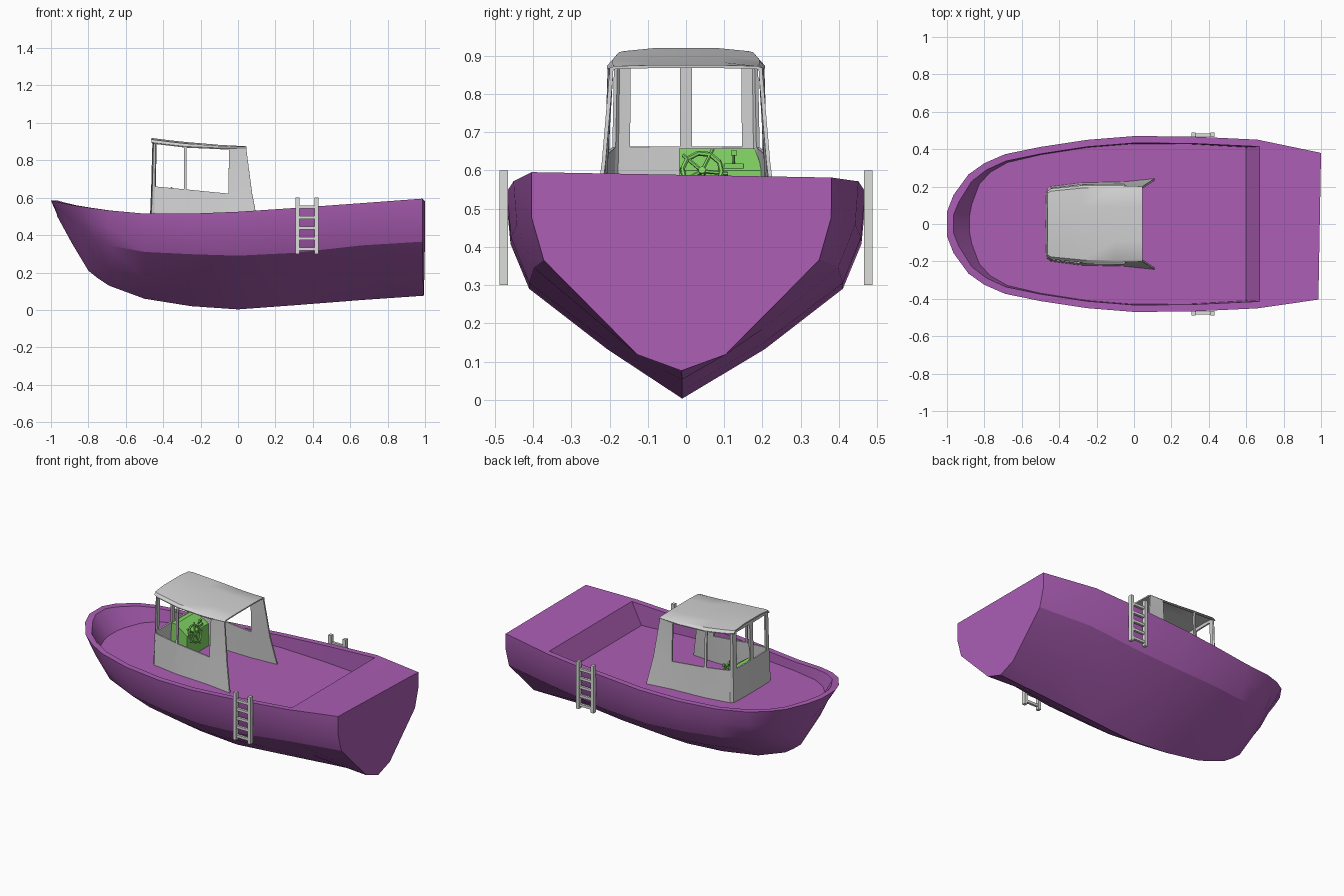
import bpy, bmesh, math
from mathutils import Matrix, Vector

if "Cube" in bpy.data.objects:
    bpy.data.objects.remove(bpy.data.objects["Cube"])


def material(name, rgb):
    m = bpy.data.materials.new(name)
    m.diffuse_color = (*rgb, 1)
    m.use_nodes = True
    m.node_tree.nodes["Principled BSDF"].inputs["Base Color"].default_value = m.diffuse_color
    return m


PURPLE = material("purple_paint", (0.41, 0.112, 0.46))
GREY = material("light_grey", (0.65, 0.65, 0.65))
LADDER = material("pale_grey", (0.72, 0.74, 0.71))
GREEN = material("green", (0.23, 0.68, 0.13))


def finish(bm, name, mat, thick=0, smooth=None):
    bmesh.ops.recalc_face_normals(bm, faces=bm.faces)
    me = bpy.data.meshes.new(name)
    bm.to_mesh(me)
    bm.free()
    ob = bpy.data.objects.new(name, me)
    bpy.context.collection.objects.link(ob)
    me.materials.append(mat)
    bpy.ops.object.select_all(action="DESELECT")
    ob.select_set(True)
    bpy.context.view_layer.objects.active = ob
    if thick:
        s = ob.modifiers.new("thickness", "SOLIDIFY")
        s.thickness, s.offset = thick, -1
        bpy.ops.object.modifier_apply(modifier=s.name)
    if smooth:
        bpy.ops.object.shade_smooth_by_angle(angle=math.radians(smooth))
    return ob


def box(bm, lo, hi):
    c = [(a + b) / 2 for a, b in zip(lo, hi)]
    s = [b - a for a, b in zip(lo, hi)]
    bmesh.ops.create_cube(bm, size=1, matrix=Matrix.Translation(c) @ Matrix.Diagonal((*s, 1)))


def rod(bm, a, b, r, sides=6):
    a, b = Vector(a), Vector(b)
    d = b - a
    m = Matrix.Translation((a + b) / 2) @ d.to_track_quat("Z", "Y").to_matrix().to_4x4()
    bmesh.ops.create_cone(bm, cap_ends=True, segments=sides, radius1=r, radius2=r,
                          depth=d.length, matrix=m)


def floor_z(x):
    return .472 - .034 * (x + 1) / 1.6


# Hull: lofted stations (sheer x y z, chine x y z, keel x z)
STATIONS = [
    (-1.0, .065, .585, -.97, .045, .53, -.965, .505),
    (-.965, .155, .577, -.92, .105, .48, -.89, .36),
    (-.885, .265, .56, -.84, .19, .425, -.80, .21),
    (-.80, .325, .547, -.77, .25, .38, -.75, .17),
    (-.69, .373, .532, -.69, .30, .345, -.69, .13),
    (-.50, .412, .515, -.50, .35, .31, -.50, .06),
    (-.25, .45, .515, -.25, .39, .298, -.25, .02),
    (0.00, .47, .525, 0.00, .41, .29, 0.00, .003),
    (0.30, .468, .545, 0.30, .41, .305, 0.30, .025),
    (0.66, .451, .571, 0.66, .398, .345, 0.66, .053),
    (1.00, .392, .588, 1.00, .36, .365, 1.00, .076),
]


def half_section(s):
    sx, sy, sz, cx, cy, cz, kx, kz = s
    bow = max(0, -sx) ** 6
    end = sx == .66
    lip = (sx + .035 * bow + (.01 if end else 0), sy - min(.037, sy * .25), sz)
    fx = .60 if end else sx + .12 * bow
    floor = (fx, lip[1] - .004 - .03 * bow * min(1, sy * 3), floor_z(fx))
    mid = ((sx + cx) / 2, (sy + cy) / 2 + .04 * sy, (sz + cz) / 2)
    low = ((cx + kx) / 2, cy * .5, (cz + kz) / 2 - .015)
    if sx == 1.0:
        low = (1.0, .115, .118)
    return [floor, lip, (sx, sy, sz), mid, (cx, cy, cz), low], (kx, 0, kz)


bm = bmesh.new()
rings = []
for s in STATIONS:
    side, keel = half_section(s)
    if s[0] == 1.0:
        side = side[2:]
    else:
        keel = (keel[0], -.010, keel[2])
    pts = [(x, -y, z) for x, y, z in side] + [keel] + side[::-1]
    if s[0] == 1.0:  # the transom sits slightly skewed
        pts = [(1 + .018 * (y - .39), y - .012, z - .018 * y * (z > .5)) for x, y, z in pts]
    rings.append([bm.verts.new(p) for p in pts])
for a, b in zip(rings[:-2], rings[1:-1]):
    for i in range(13):
        j = (i + 1) % 13
        bm.faces.new((a[i], a[j], b[j], b[i]))
# stern quarter, stern deck and transom
a, b = rings[-2], rings[-1]
for i in range(8):
    bm.faces.new((a[i + 2], a[i + 3], b[i + 1], b[i]))
bm.faces.new((a[2], a[1], a[11], a[10], b[8], b[0]))
bm.faces.new((a[0], a[1], a[11], a[12]))
bm.faces.new(b)
# bow closure
a = rings[0]
bm.faces.new(a[2:11])
bm.faces.new((a[1], a[2], a[10], a[11]))
bm.faces.new((a[0], a[1], a[11], a[12]))
finish(bm, "hull", PURPLE, smooth=22)


# Wheelhouse
def roof_z(x):
    t = (x + .465) / .51
    return .92 - .07 * t + .025 * t * t


def edge_drop(x):
    return .024 if x < -.2 else (.017 if x < 0 else .008)


# Columns from centre front round to the rear: top x y, base x y, open beside the next column
COLUMNS = [
    (-.458, 0, -.472, 0, 0), (-.458, .016, -.472, .016, 1),
    (-.455, .145, -.470, .15, 0), (-.452, .178, -.465, .185, 0),
    (-.440, .188, -.450, .199, 1), (-.290, .204, -.290, .220, 0),
    (-.276, .205, -.276, .221, 1), (-.048, .204, -.055, .226, 0),
    (.045, .200, .110, .243, 0),
]


def column(c, side):
    tx, ty, bx, by, _ = c
    top = roof_z(tx) - (edge_drop(tx) if ty > .15 else .010)
    head = roof_z(tx) - (.030 if tx < -.2 else .022)
    sill = .662 - .04 * (tx + .458) / .41 if tx < 0 else .62
    low = floor_z(bx) - .003
    pts = []
    for z in (low, sill, head, top):
        t = ((top - z) / (top - low)) ** 1.4
        pts.append(bm.verts.new((tx + (bx - tx) * t, side * (ty + (by - ty) * t), z)))
    return pts


bm = bmesh.new()
for side in (-1, 1):
    cols = [column(c, side) for c in COLUMNS]
    for c, a, b in zip(COLUMNS, cols, cols[1:]):
        for k in range(3):
            if not (c[4] and k == 1):
                bm.faces.new((a[k], b[k], b[k + 1], a[k + 1]))
bmesh.ops.remove_doubles(bm, verts=bm.verts, dist=.0005)
finish(bm, "wheelhouse_walls", GREY, thick=.010, smooth=25)

# Cambered roof with turned-down edges, flush with the walls
bm = bmesh.new()
rows = []
for x, w in ((-.463, .177), (-.442, .189), (-.36, .198), (-.28, .206), (-.10, .206), (.046, .201)):
    d = edge_drop(x)
    prof = [(-1, d), (-.93, d * .35), (-.45, 0), (.45, 0), (.93, d * .35), (1, d)]
    rows.append([bm.verts.new((x, w * f, roof_z(x) - h)) for f, h in prof])
for a, b in zip(rows, rows[1:]):
    for i in range(5):
        bm.faces.new((a[i], a[i + 1], b[i + 1], b[i]))
finish(bm, "wheelhouse_roof", GREY, thick=.008, smooth=30)

# Helm console with a sloping dash
bm = bmesh.new()
profile = [(-.457, .44), (-.457, .657), (-.425, .657), (-.345, .60), (-.345, .44)]
near = [bm.verts.new((x, -.018, z)) for x, z in profile]
far = [bm.verts.new((x, .172 if x < -.43 else (.180 if x < -.4 else .200), z)) for x, z in profile]
for i in range(5):
    j = (i + 1) % 5
    bm.faces.new((near[i], near[j], far[j], far[i]))
bm.faces.new(near)
bm.faces.new(far)
finish(bm, "helm_console", GREEN)

# Steering wheel: rim, spokes and shaft
bm = bmesh.new()
tilt = Matrix.Translation((-.332, .042, .598)) @ Matrix.Rotation(math.radians(66), 4, "Y")


def polar(r, k, z=0):
    a = math.tau * k / 10 + .2
    return tilt @ Vector((r * math.cos(a), r * math.sin(a), z))


for k in range(10):
    rod(bm, polar(.052, k), polar(.052, k + 1), .0065)
for k in range(0, 10, 2):
    rod(bm, polar(0, k), polar(.068, k), .005)
rod(bm, polar(0, 0, -.05), polar(0, 0, .008), .010, 8)
finish(bm, "steering_wheel", GREEN)

# Throttle lever
bm = bmesh.new()
box(bm, (-.395, .10, .60), (-.352, .15, .618))
rod(bm, (-.372, .125, .61), (-.352, .125, .645), .004)
box(bm, (-.359, .117, .638), (-.345, .133, .652))
finish(bm, "throttle_lever", GREEN)

# Boarding ladders on both sides
for label, s in (("near", -1), ("far", 1)):
    bm = bmesh.new()
    y0, y1 = sorted((s * .465, s * .488))
    for x in (.308, .410):
        box(bm, (x, y0, .30), (x + .020, y1, .60))
    for z in (.325, .382, .438, .494, .55):
        box(bm, (.318, y0 + .004, z - .008), (.420, y1 - .004, z + .008))
    finish(bm, "ladder_" + label, LADDER)
